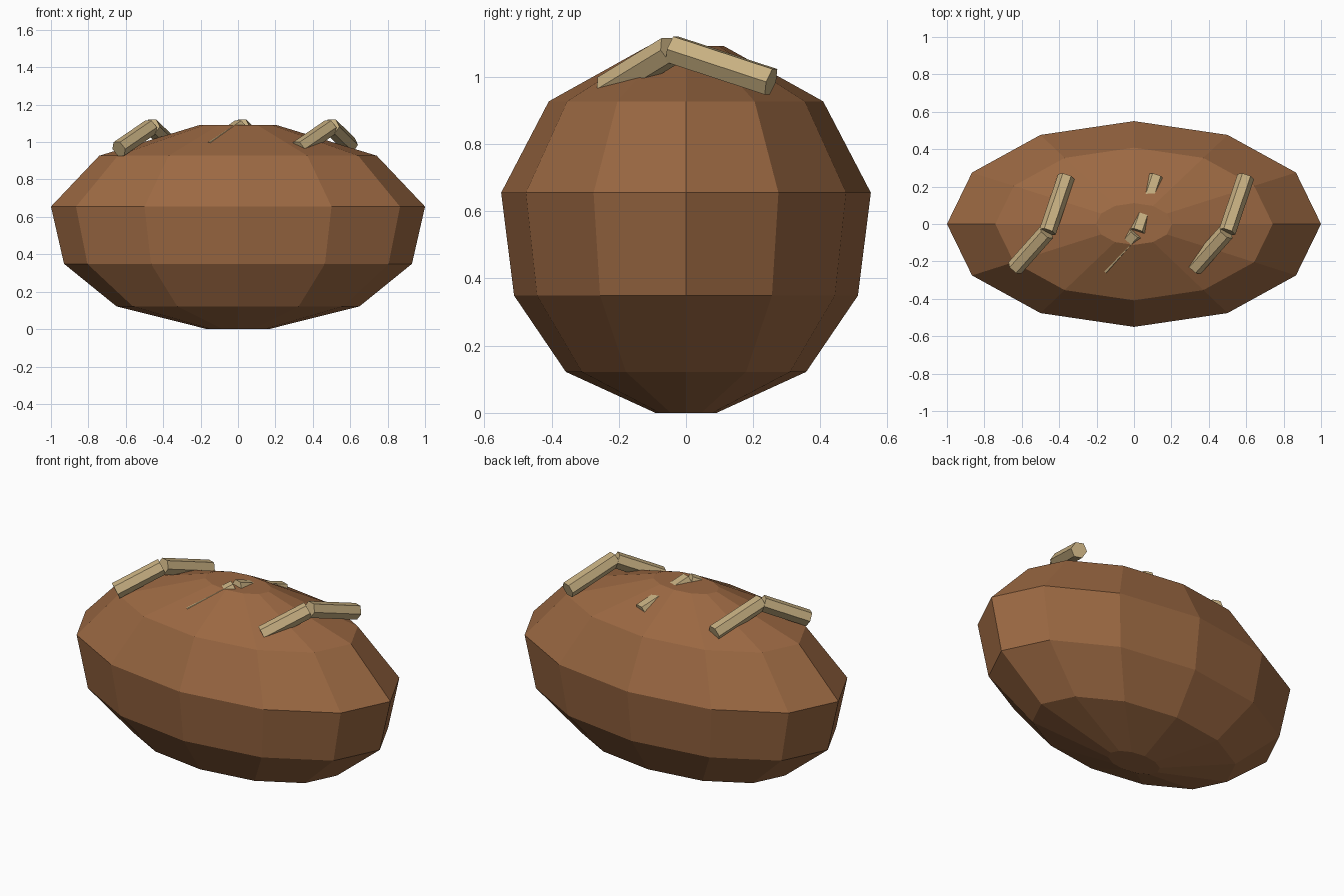
import bpy, bmesh, math
from mathutils import Vector, Matrix

cube = bpy.data.objects.get("Cube")
if cube:
    bpy.data.objects.remove(cube, do_unlink=True)


def make_material(name, colour):
    mat = bpy.data.materials.new(name)
    mat.use_nodes = True
    mat.diffuse_color = (*colour, 1)
    mat.node_tree.nodes["Principled BSDF"].inputs["Base Color"].default_value = (*colour, 1)
    return mat


def make_object(name, bm, mat):
    bmesh.ops.recalc_face_normals(bm, faces=bm.faces)
    mesh = bpy.data.meshes.new(name)
    bm.to_mesh(mesh)
    bm.free()
    mesh.materials.append(mat)
    obj = bpy.data.objects.new(name, mesh)
    bpy.context.collection.objects.link(obj)
    return obj


crust = make_material("crust brown", (0.33, 0.14, 0.055))
tan = make_material("score tan", (0.57, 0.43, 0.22))

# Loaf: twelve-sided oval rings, (radius, height) from bottom to top
SIDES, DEPTH = 12, 0.55
profile = [(0.165, 0), (0.65, 0.122), (0.93, 0.349), (1, 0.655), (0.742, 0.927), (0.203, 1.092)]
bm = bmesh.new()
rings = []
for radius, height in profile:
    angles = [math.tau * i / SIDES for i in range(SIDES)]
    rings.append([bm.verts.new((radius * math.cos(a), DEPTH * radius * math.sin(a), height))
                  for a in angles])
for low, high in zip(rings, rings[1:]):
    for i in range(SIDES):
        j = (i + 1) % SIDES
        bm.faces.new((low[i], low[j], high[j], high[i]))
bm.faces.new(rings[0])
bm.faces.new(rings[-1])
make_object("loaf", bm, crust)


# Score marks: hexagonal bars with one corner up
def bar(name, start, end, radius=0.046):
    start, end = Vector(start), Vector(end)
    along = (end - start).normalized()
    side = along.cross(Vector((0, 0, 1))).normalized()
    up = side.cross(along)
    turn = Matrix((up, side, along)).transposed().to_4x4()
    bm = bmesh.new()
    bmesh.ops.create_cone(bm, cap_ends=True, segments=6, radius1=radius, radius2=radius,
                          depth=(end - start).length,
                          matrix=Matrix.Translation((start + end) / 2) @ turn)
    make_object(name, bm, tan)


for label, x in (("right", -0.48), ("middle", 0), ("left", 0.48)):
    bar(label + "_score_front", (x - 0.157, -0.235, 0.963), (x + 0.012, -0.045, 1.079))
    bar(label + "_score_back", (x + 0.018, -0.042, 1.082), (x + 0.118, 0.253, 0.985))
